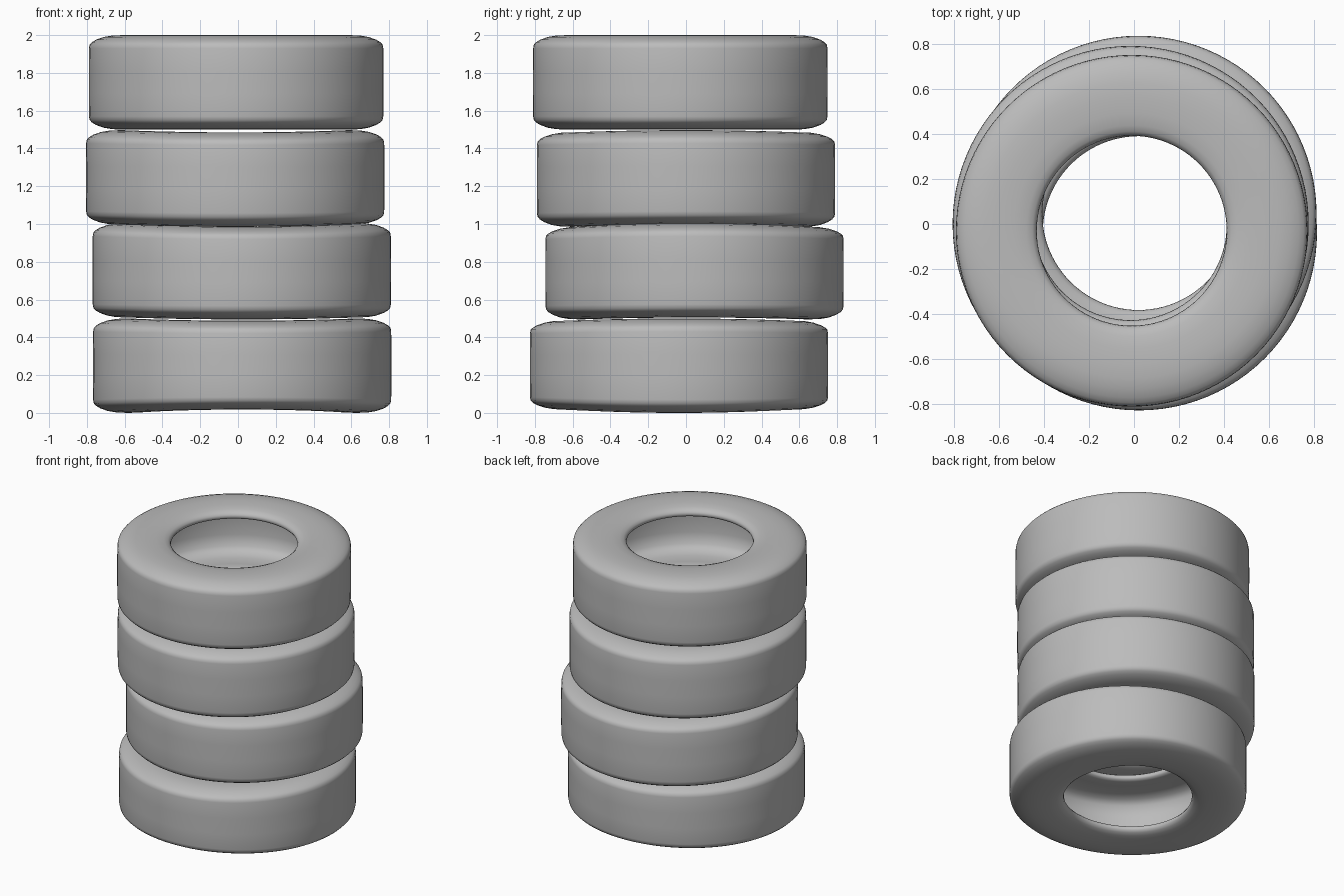
import bpy
import bmesh
import math

if "Cube" in bpy.data.objects:
    bpy.data.objects.remove(bpy.data.objects["Cube"])

SEGMENTS = 96

rubber = bpy.data.materials.new("grey rubber")
rubber.diffuse_color = (0.5, 0.5, 0.5, 1)
rubber.use_nodes = True
rubber.node_tree.nodes["Principled BSDF"].inputs["Base Color"].default_value = rubber.diffuse_color

# Upper half of the hollow tyre section: (radius as share of outer radius, height)
HALF = [
    (1.0, 0.06), (0.999, 0.18), (0.994, 0.20), (0.978, 0.213), (0.95, 0.226),
    (0.90, 0.24), (0.84, 0.248), (0.76, 0.25), (0.67, 0.247), (0.60, 0.24),
    (0.565, 0.23), (0.545, 0.217), (0.54, 0.20), (0.55, 0.187), (0.58, 0.18),
    (0.66, 0.185), (0.78, 0.185), (0.85, 0.17), (0.895, 0.14), (0.91, 0.06),
]
# Mirror the half section into a closed loop
SECTION = HALF + [(r, -z) for r, z in reversed(HALF)]


def make_tyre(name, centre, radius, top_sag, bottom_sag):
    """Revolve the section; the side walls sag gently around the ring."""
    bm = bmesh.new()
    rings = []
    for i in range(SEGMENTS):
        a = 2 * math.pi * i / SEGMENTS
        ring = []
        for r, z in SECTION:
            sag = top_sag if z > 0 else bottom_sag
            wave = sag * (math.cos(2 * a) - 1) / 2 * min(1, abs(z) / 0.24)
            ring.append(bm.verts.new((r * radius * math.cos(a),
                                      r * radius * math.sin(a), z + wave)))
        rings.append(ring)
    n = len(SECTION)
    for i in range(SEGMENTS):
        a, b = rings[i], rings[(i + 1) % SEGMENTS]
        for j in range(n):
            k = (j + 1) % n
            bm.faces.new((a[j], b[j], b[k], a[k]))
    bmesh.ops.recalc_face_normals(bm, faces=bm.faces)
    for f in bm.faces:
        f.smooth = True
    mesh = bpy.data.meshes.new(name)
    bm.to_mesh(mesh)
    bm.free()
    mesh.materials.append(rubber)
    tyre = bpy.data.objects.new(name, mesh)
    tyre.location = centre
    bpy.context.collection.objects.link(tyre)


# Stack of four slightly shifted tyres
make_tyre("bottom_tyre", (0.022, -0.037, 0.26), 0.79, 0.012, -0.018)
make_tyre("lower_middle_tyre", (0.02, 0.045, 0.755), 0.79, 0.02, 0.01)
make_tyre("upper_middle_tyre", (-0.015, 0.0, 1.247), 0.79, 0.012, 0.012)
make_tyre("top_tyre", (-0.01, -0.03, 1.75), 0.78, 0.0, 0.0)

# Rest the lowest point of the stack on the ground
bpy.context.view_layer.update()
low = min((o.matrix_world @ v.co).z for o in bpy.data.objects for v in o.data.vertices)
bpy.data.objects["bottom_tyre"].location.z -= low
